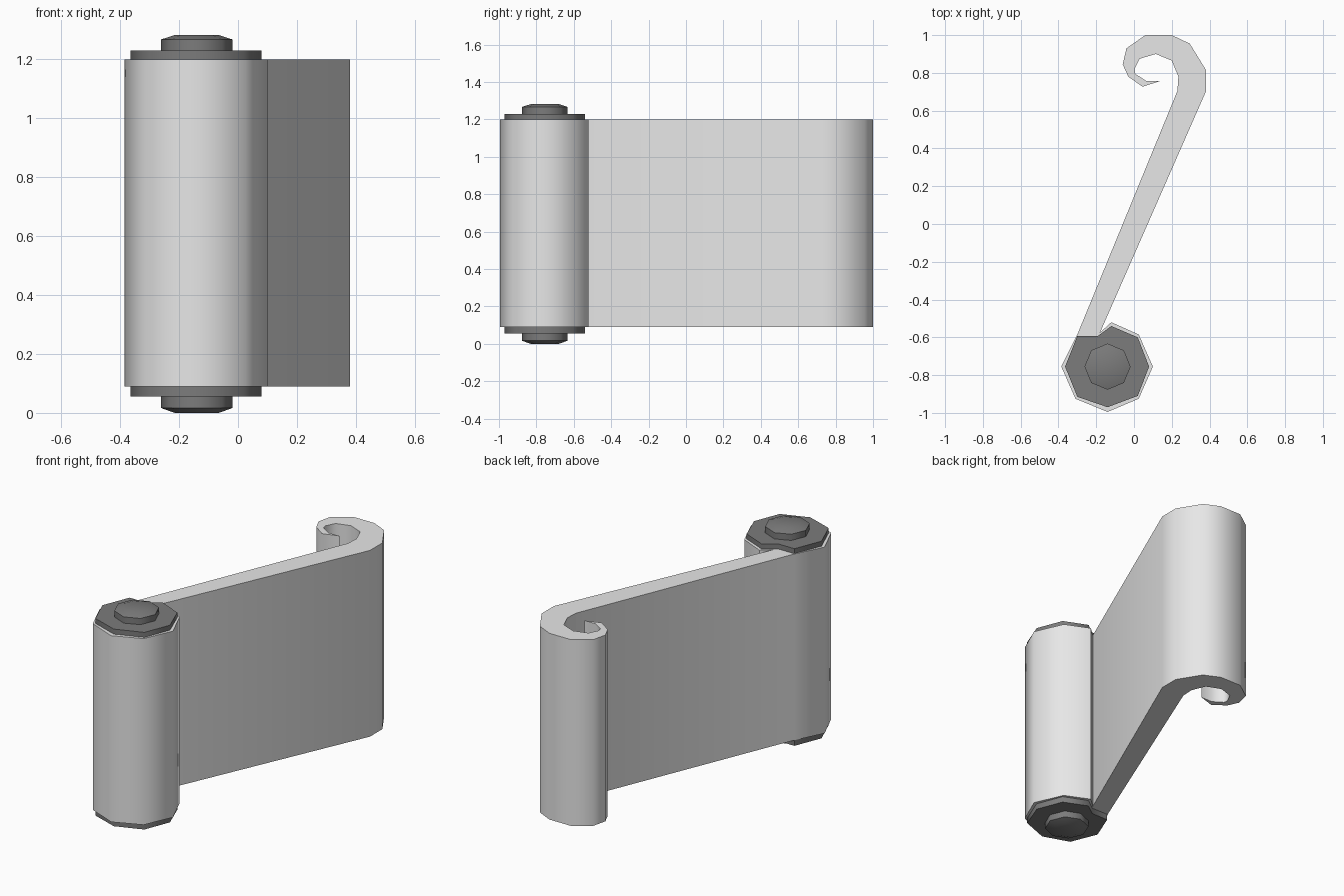
import bpy, bmesh, math

if "Cube" in bpy.data.objects:
    bpy.data.objects.remove(bpy.data.objects["Cube"])

CX, CY = -0.14, -0.755   # axis of the closed roll


def material(name, v):
    m = bpy.data.materials.new(name)
    m.diffuse_color = (v, v, v, 1)
    m.use_nodes = True
    m.node_tree.nodes["Principled BSDF"].inputs["Base Color"].default_value = m.diffuse_color
    return m


paper = material("pale paper", 0.8)
wood = material("dark wood", 0.2)


def finish(name, bm, mat):
    bmesh.ops.recalc_face_normals(bm, faces=bm.faces[:])
    bmesh.ops.triangulate(bm, faces=[f for f in bm.faces if len(f.verts) > 4])
    me = bpy.data.meshes.new(name)
    bm.to_mesh(me)
    bm.free()
    for p in me.polygons:
        p.use_smooth = True
    me.set_sharp_from_angle(angle=math.radians(60))
    me.materials.append(mat)
    ob = bpy.data.objects.new(name, me)
    bpy.context.collection.objects.link(ob)


def loft(name, rings, mat):
    """Skin a stack of rings, each a list of 3D points, and close both ends."""
    bm = bmesh.new()
    vs = [[bm.verts.new(p) for p in r] for r in rings]
    n = len(vs[0])
    for a, b in zip(vs, vs[1:]):
        for i in range(n):
            j = (i + 1) % n
            bm.faces.new((a[i], a[j], b[j], b[i]))
    bm.faces.new(vs[0])
    bm.faces.new(vs[-1])
    finish(name, bm, mat)


def prism(name, pts, z0, z1, mat):
    loft(name, [[(x, y, z) for x, y in pts] for z in (z0, z1)], mat)


def octagon(r, z):
    return [(CX + r * math.cos(k * math.pi / 4), CY + r * math.sin(k * math.pi / 4), z)
            for k in range(8)]


# Paper outline: closed roll, straight sheet, then the open curl out and back
roll = [(-0.12, -0.52), (0.025, -0.585), (0.10, -0.755), (0.025, -0.925),
        (-0.14, -0.995), (-0.31, -0.925), (-0.385, -0.755), (-0.30, -0.585)]
curl_inner = [(0.23, 0.705), (0.235, 0.78), (0.20, 0.865), (0.115, 0.90), (0.03, 0.875),
              (0.003, 0.82), (0.007, 0.795), (0.065, 0.757)]
curl_outer = [(0.14, 0.757), (0.045, 0.727), (-0.03, 0.78), (-0.06, 0.845), (-0.04, 0.93),
              (0.06, 1.0), (0.20, 1.0), (0.295, 0.955), (0.38, 0.817), (0.38, 0.70)]
prism("paper_scroll", roll + curl_inner + curl_outer + [(-0.18, -0.575)], 0.09, 1.20, paper)

# End plates follow the roll outline slightly inset
plate = [(-0.365, -0.755), (-0.30, -0.592), (-0.19, -0.592), (-0.12, -0.54), (0.02, -0.6),
         (0.08, -0.755), (0.02, -0.91), (-0.14, -0.97), (-0.30, -0.915)]
prism("top_plate", plate, 1.19, 1.23, wood)
prism("bottom_plate", plate, 0.055, 0.10, wood)

# Chamfered rod knobs
loft("top_knob", [octagon(0.122, 1.22), octagon(0.122, 1.267), octagon(0.075, 1.282)], wood)
loft("bottom_knob", [octagon(0.122, 0.065), octagon(0.122, 0.017), octagon(0.075, 0.0)], wood)
